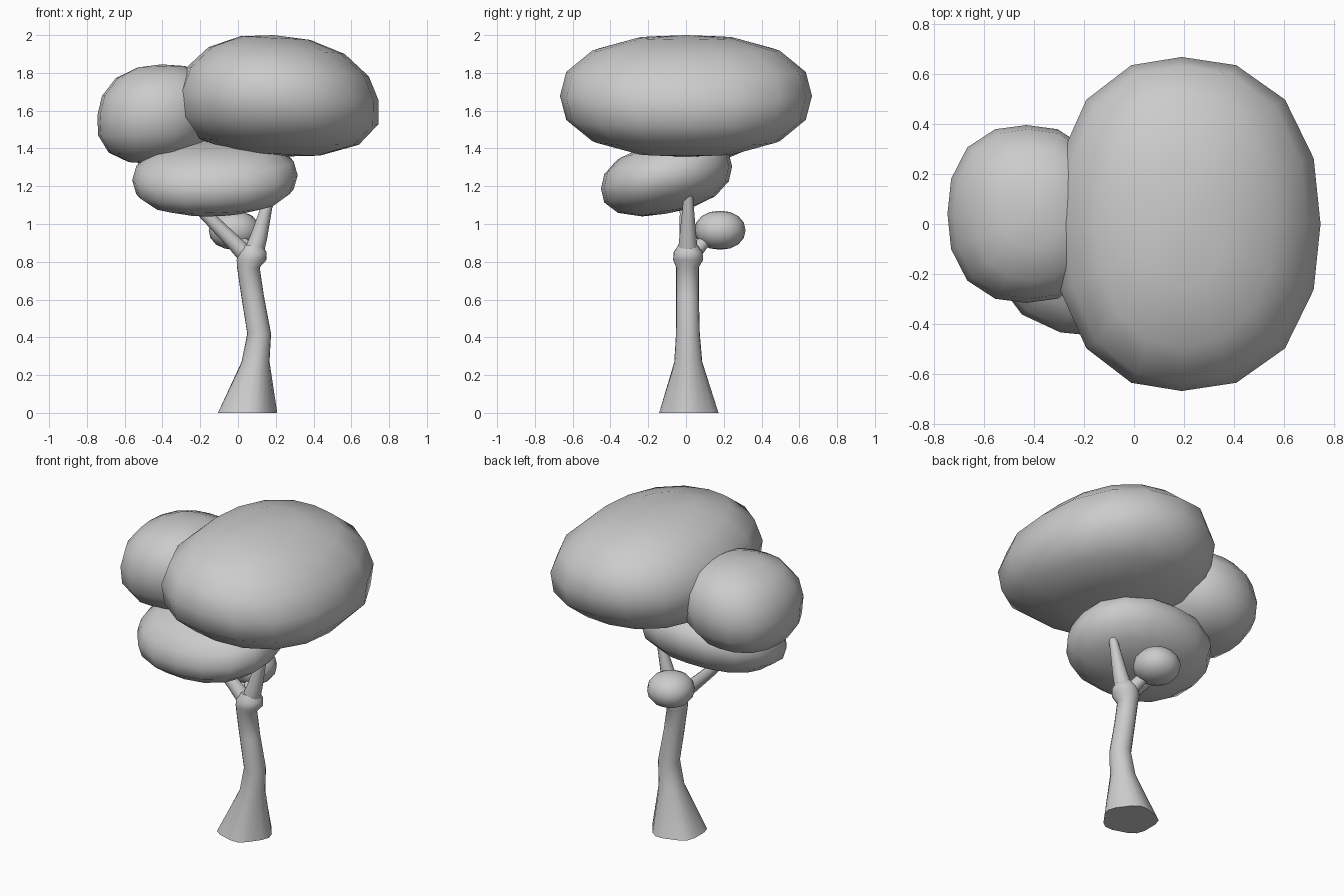
import bpy, bmesh
from math import sin, cos, pi
from mathutils import Vector

if "Cube" in bpy.data.objects:
    bpy.data.objects.remove(bpy.data.objects["Cube"])


def finish(bm, name):
    bmesh.ops.recalc_face_normals(bm, faces=bm.faces)
    mesh = bpy.data.meshes.new(name)
    bm.to_mesh(mesh)
    bm.free()
    for p in mesh.polygons:
        p.use_smooth = len(p.vertices) < 5
    ob = bpy.data.objects.new(name, mesh)
    bpy.context.collection.objects.link(ob)
    return ob


def blob(name, centre, size, power=2.35, taper=0.0, lean=0.0, tilt_x=0.0, tilt_y=0.0, left=1.0):
    """Low-poly, slightly boxy ellipsoid, tapered and leaned along its height, then tilted."""
    bm = bmesh.new()
    bmesh.ops.create_uvsphere(bm, u_segments=16, v_segments=8, radius=1)
    for v in bm.verts:
        x, y, s = v.co / sum(abs(c) ** power for c in v.co) ** (1 / power)
        side = left if x < 0 else 1.0
        px = size[0] * x * (1 - taper * s) * side + lean * s
        py = size[1] * y
        pz = size[2] * s + tilt_x * size[0] * x + tilt_y * py
        v.co = Vector(centre) + Vector((px, py, pz))
    return finish(bm, name)


def limb(name, path, sides=12, lobes=0.0, level=False):
    """Tube through (x, y, z, radius) points; lobes ripple the first ring."""
    bm = bmesh.new()
    pts = [Vector(p[:3]) for p in path]
    rings = []
    for i, p in enumerate(path):
        d = pts[min(i + 1, len(pts) - 1)] - pts[max(i - 1, 0)]
        if level:
            d = Vector((0, 0, 1))
        q = Vector((0, 0, 1)).rotation_difference(d.normalized())
        ring = []
        for k in range(sides):
            a = 2 * pi * k / sides
            r = p[3] * (1 + (lobes * cos(5 * a) if i == 0 else 0))
            ring.append(bm.verts.new(pts[i] + q @ Vector((r * cos(a), r * sin(a), 0))))
        rings.append(ring)
    for lo, hi in zip(rings, rings[1:]):
        for k in range(sides):
            j = (k + 1) % sides
            bm.faces.new((lo[k], lo[j], hi[j], hi[k]))
    bm.faces.new(rings[0][::-1])
    bm.faces.new(rings[-1])
    return finish(bm, name)


# Trunk with flared base, bend and knot below the fork
limb("trunk", [(.043, .015, 0, .157), (.093, .012, .27, .074), (.112, .01, .42, .063),
               (.077, .008, .62, .06), (.055, .008, .77, .06), (.072, .011, .81, .079),
               (.075, .011, .85, .077), (.077, .01, .89, .05)],
     sides=20, lobes=.05, level=True)

# Branches
limb("left_branch", [(.07, .01, .81, .05), (-.03, .005, .91, .04),
                     (-.18, 0, 1.06, .033), (-.27, -.02, 1.17, .028)])
limb("right_branch", [(.08, .01, .84, .054), (.11, .01, .93, .045),
                      (.16, .012, 1.12, .027), (.19, .012, 1.25, .022)])
limb("back_branch", [(.07, .02, .82, .042), (.03, .08, .89, .036), (-.01, .16, .96, .028)])

# Foliage
blob("main_canopy", (.19, 0, 1.678), (.555, .667, .322),
     taper=.12, tilt_x=-.045, left=.92)
blob("left_canopy", (-.43, .04, 1.582), (.315, .355, .263), power=2.4, lean=.025, tilt_x=.03)
blob("lower_canopy", (-.122, -.103, 1.245), (.438, .347, .19), tilt_x=.03, tilt_y=.17)
blob("small_foliage", (-.02, .18, .967), (.135, .135, .103), power=2.15)
